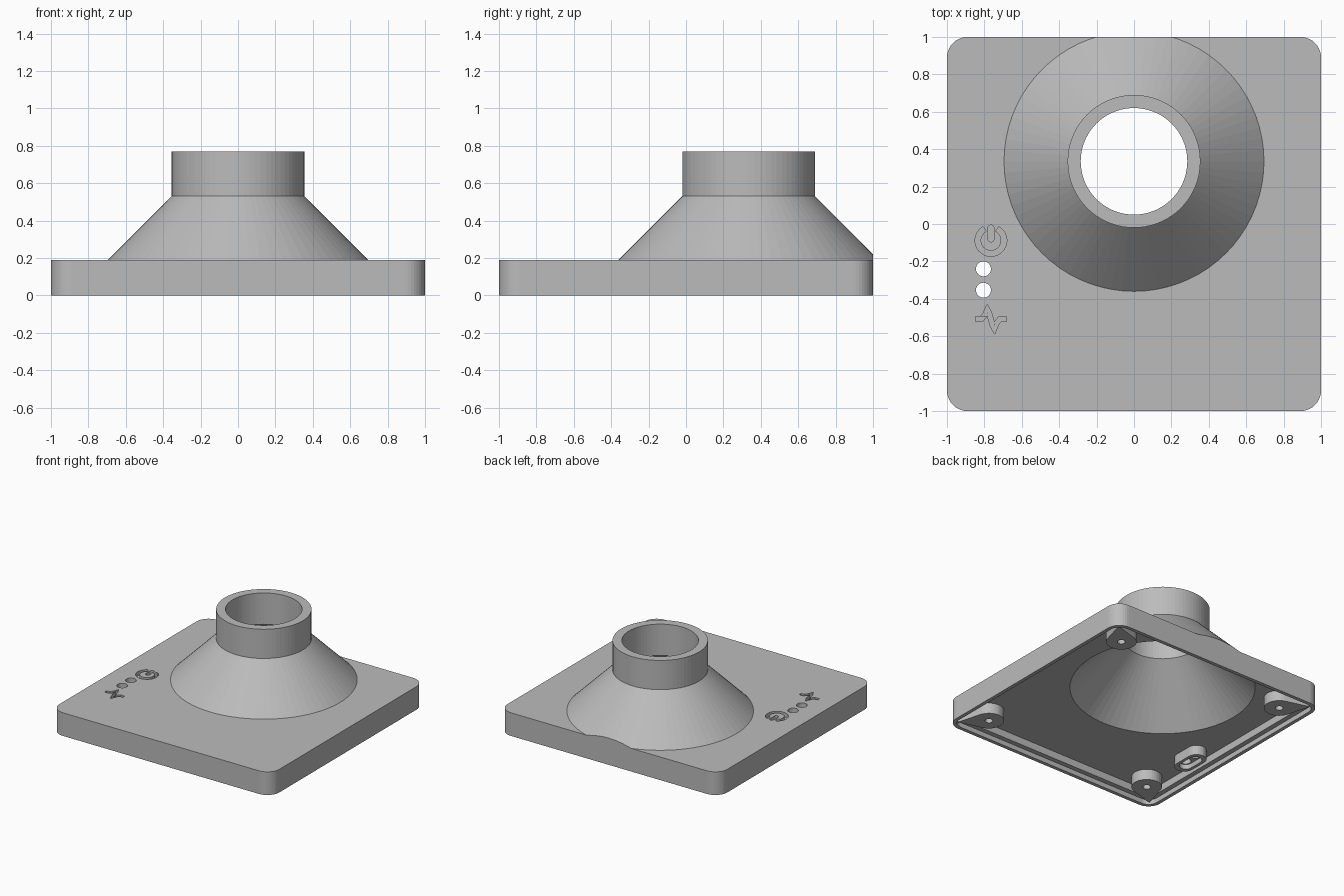
import bpy, bmesh
from math import cos, sin, pi, hypot, acos
from mathutils import Vector

if "Cube" in bpy.data.objects:
    bpy.data.objects.remove(bpy.data.objects["Cube"])

grey = bpy.data.materials.new("light_grey_plastic")
grey.use_nodes = True
tone = (0.5, 0.5, 0.5, 1)
grey.diffuse_color = tone
grey.node_tree.nodes["Principled BSDF"].inputs["Base Color"].default_value = tone

SEG = 72
FUNNEL_Y = 0.335
TOP, CEILING, ENGRAVED = 0.19, 0.10, 0.155
RIM, LEDGE = 0.97, 0.04
INNER = 0.93
OUTER_R, BORE_R = 0.695, 0.698


def arc(cx, cy, r, a0, a1, n):
    return [(cx + r * cos(a0 + (a1 - a0) * i / n), cy + r * sin(a0 + (a1 - a0) * i / n))
            for i in range(n + 1)]


def circle(cx, cy, r, n=32):
    return arc(cx, cy, r, 0, 2 * pi, n)[:-1]


def slot(cx, cy, length, r):
    h = length / 2 - r
    return arc(cx, cy + h, r, 0, pi, 12) + arc(cx, cy - h, r, pi, 2 * pi, 12)


def notch(r, back):
    """Funnel circle cut off at the back line, running from right to left."""
    pts = arc(0, FUNNEL_Y, r, pi / 2, -1.5 * pi, SEG)
    first = next(i for i, p in enumerate(pts) if p[1] < back)
    (x0, y0), (x1, y1) = pts[first - 1], pts[first]
    x = x0 + (x1 - x0) * (back - y0) / (y1 - y0)
    return [(x, back)] + [p for p in pts if p[1] < back] + [(-x, back)]


def outline(half, r, back_part):
    """Rounded square whose back edge passes through extra points."""
    c, corners = half - r, []
    for k, (sx, sy) in enumerate(((1, 1), (-1, 1), (-1, -1), (1, -1))):
        corners.append(arc(sx * c, sy * c, r, k * pi / 2, (k + 1) * pi / 2, 10))
    return corners[0] + back_part + corners[1] + corners[2] + corners[3]


def band(path, half):
    """Outline of a stroke of constant width along a path."""
    pts = [Vector(p) for p in path]
    left, right = [], []
    for i, p in enumerate(pts):
        a = (p - pts[i - 1]).normalized() if i else (pts[1] - p).normalized()
        b = (pts[i + 1] - p).normalized() if i < len(pts) - 1 else a
        t = (a + b).normalized()
        n = Vector((-t.y, t.x)) * half / max(t.dot(a), 0.6)
        left.append(tuple(p + n))
        right.append(tuple(p - n))
    return left + right[::-1]


def strip(bm, rings):
    """Quads between successive (outline, height) rings."""
    rows = [[bm.verts.new((x, y, z)) for x, y in loop] for loop, z in rings]
    faces = []
    for low, high in zip(rows, rows[1:]):
        for i in range(len(low)):
            j = (i + 1) % len(low)
            faces.append(bm.faces.new((low[i], low[j], high[j], high[i])))
    return faces


def fill(bm, loops, z):
    """Flat face bounded by the first outline, with the others as holes."""
    edges = []
    for loop in loops:
        verts = [bm.verts.new((x, y, z)) for x, y in loop]
        edges += [bm.edges.new((verts[i - 1], verts[i])) for i in range(len(verts))]
    bmesh.ops.triangle_fill(bm, use_beauty=True, edges=edges, normal=(0, 0, 1))


def funnel_surface(bm, profile, back):
    """Surface of revolution trimmed by, and closed along, a back plane."""
    faces = strip(bm, [(circle(0, FUNNEL_Y, r, SEG), z) for r, z in profile])
    edges = {e for f in faces for e in f.edges}
    verts = {v for f in faces for v in f.verts}
    trimmed = bmesh.ops.bisect_plane(bm, geom=faces + list(edges) + list(verts), dist=1e-5,
                                     plane_co=(0, back, 0), plane_no=(0, 1, 0), clear_outer=True)
    rim = [v for v in trimmed["geom_cut"] if isinstance(v, bmesh.types.BMVert)]
    bm.faces.new(sorted(rim, key=lambda v: v.co.x))


def finish(name, bm):
    bmesh.ops.remove_doubles(bm, verts=bm.verts, dist=1e-4)
    bmesh.ops.recalc_face_normals(bm, faces=bm.faces)
    mesh = bpy.data.meshes.new(name)
    bm.to_mesh(mesh)
    bm.free()
    mesh.materials.append(grey)
    bpy.context.collection.objects.link(bpy.data.objects.new(name, mesh))


# Through holes for the lights, and the engraved symbols
light_x, light_y = -0.805, -0.297
lights = [circle(light_x, y, 0.04) for y in (-0.24, -0.354)]
power_x, power_y = -0.765, -0.088
power_ring = band(arc(power_x, power_y, 0.07, pi / 2 + 0.5, 2.5 * pi - 0.5, 32), 0.015)
power_bar = slot(power_x, power_y + 0.037, 0.09, 0.017)
pulse = band([(-0.848, -0.508), (-0.815, -0.508), (-0.797, -0.488), (-0.785, -0.45),
              (-0.775, -0.475), (-0.755, -0.545), (-0.746, -0.567), (-0.735, -0.53),
              (-0.717, -0.508), (-0.682, -0.508)], 0.013)
symbols = [power_ring, power_bar, pulse]

# Housing: funnel and collar outside, bore inside
bm = bmesh.new()
funnel_surface(bm, [(OUTER_R, TOP), (0.355, 0.53), (0.355, 0.77), (0.285, 0.77)], 1)
funnel_surface(bm, [(0.285, 0.77), (0.285, 0.513), (BORE_R, CEILING)], INNER)

# Housing: side walls, stepped lid recess and cavity walls
outer_notch, inner_notch = notch(OUTER_R, 1), notch(BORE_R, INNER)
outer = outline(1, 0.11, [outer_notch[0], outer_notch[-1]])
recess = outline(RIM, 0.08, [(0.2, RIM), (-0.2, RIM)])
inner = outline(INNER, 0.05, [inner_notch[0], inner_notch[-1]])
strip(bm, [(outer, TOP), (outer, 0), (recess, 0), (recess, LEDGE), (inner, LEDGE), (inner, CEILING)])

# Housing: top face and cavity ceiling
fill(bm, [outline(1, 0.11, outer_notch)] + lights + symbols, TOP)
fill(bm, [outline(INNER, 0.05, inner_notch)] + lights, CEILING)
for loop in lights:
    strip(bm, [(loop, CEILING), (loop, TOP)])
for loop in symbols:
    strip(bm, [(loop, TOP), (loop, ENGRAVED)])
    fill(bm, [loop], ENGRAVED)
finish("housing", bm)

# Teardrop screw bosses in the four corners
centre, radius, tip, boss_z = 0.776, 0.115, 0.942, 0.012
spread = acos(radius / hypot(tip - centre, tip - centre))
for k, corner in enumerate(("back_left", "back_right", "front_right", "front_left")):
    turn = pi / 4 + k * pi / 2
    sx, sy = (1 if cos(turn) > 0 else -1), (1 if sin(turn) > 0 else -1)
    drop = arc(sx * centre, sy * centre, radius, turn + spread, turn + 2 * pi - spread, 28)
    drop.append((sx * tip, sy * tip))
    hole = circle(sx * centre, sy * centre, 0.03, 20)
    bm = bmesh.new()
    strip(bm, [(drop, CEILING), (drop, boss_z)])
    strip(bm, [(hole, CEILING), (hole, boss_z)])
    fill(bm, [drop, hole], boss_z)
    finish(corner + "_boss", bm)

# Light holder under the two through holes
holder = slot(light_x, light_y, 0.29, 0.075)
pocket = slot(light_x, light_y, 0.21, 0.05)
bm = bmesh.new()
strip(bm, [(holder, CEILING), (holder, 0.02), (pocket, 0.02), (pocket, 0.06)])
fill(bm, [pocket] + lights, 0.06)
for loop in lights:
    strip(bm, [(loop, 0.06), (loop, CEILING)])
finish("light_holder", bm)
